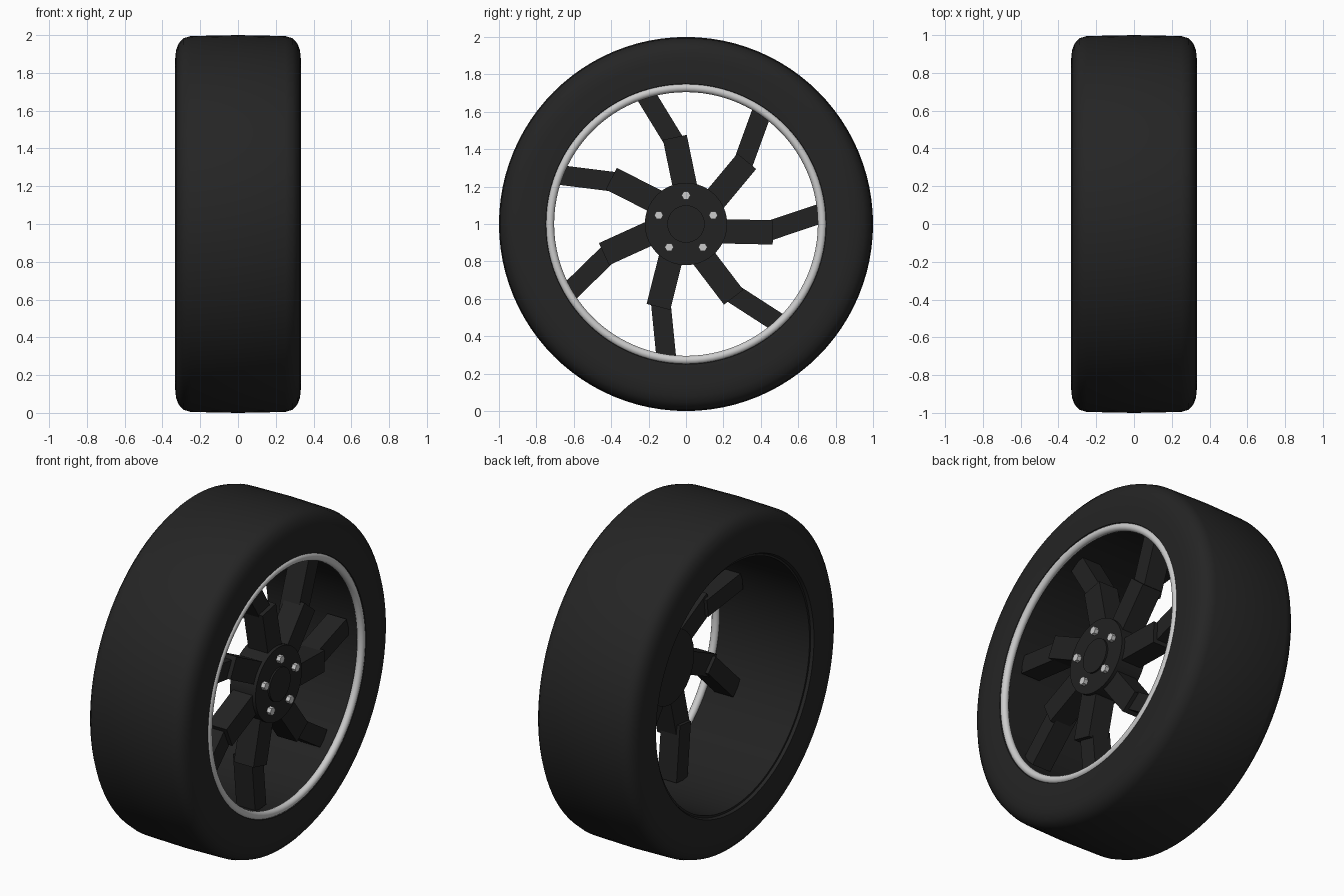
import bpy, bmesh, math
from mathutils import Matrix, Vector

if "Cube" in bpy.data.objects:
    bpy.data.objects.remove(bpy.data.objects["Cube"])


def material(name, v):
    m = bpy.data.materials.new(name)
    m.diffuse_color = (v, v, v, 1)
    m.use_nodes = True
    m.node_tree.nodes["Principled BSDF"].inputs["Base Color"].default_value = m.diffuse_color
    return m


RUBBER = material("black_rubber", 0.018)
DARK = material("dark_metal", 0.016)
SILVER = material("silver", 0.6)


def finish(bm, name, mat, smooth=True):
    bmesh.ops.recalc_face_normals(bm, faces=bm.faces[:])
    me = bpy.data.meshes.new(name)
    bm.to_mesh(me)
    bm.free()
    me.materials.append(mat)
    ob = bpy.data.objects.new(name, me)
    bpy.context.collection.objects.link(ob)
    if smooth:
        bpy.ops.object.select_all(action='DESELECT')
        ob.select_set(True)
        bpy.context.view_layer.objects.active = ob
        bpy.ops.object.shade_smooth_by_angle(angle=math.radians(40))
    return ob


def revolve(name, profile, mat, steps=96):
    """Spin a closed (x, radius) profile around the axle."""
    bm = bmesh.new()
    rings = []
    for i in range(steps):
        a = 2 * math.pi * i / steps
        rings.append([bm.verts.new((x, r * math.cos(a), 1 + r * math.sin(a)))
                      for x, r in profile])
    n = len(profile)
    for i in range(steps):
        p, q = rings[i], rings[(i + 1) % steps]
        for j in range(n):
            k = (j + 1) % n
            bm.faces.new((p[j], p[k], q[k], q[j]))
    bmesh.ops.remove_doubles(bm, verts=bm.verts[:], dist=1e-5)
    return finish(bm, name, mat)


def disc(name, x0, x1, radius, mat, y=0, z=1, sides=48):
    bm = bmesh.new()
    m = Matrix.Translation(((x0 + x1) / 2, y, z)) @ Matrix.Rotation(math.pi / 2, 4, 'Y')
    bmesh.ops.create_cone(bm, cap_ends=True, segments=sides, radius1=radius,
                          radius2=radius, depth=x1 - x0, matrix=m)
    return finish(bm, name, mat)


def bar(bm, start, end, width, x0, x1, turn):
    """Box running from start to end in the wheel plane, turned about the axle."""
    s, e = Vector(start), Vector(end)
    d = e - s
    mid = (s + e) / 2
    m = (Matrix.Translation((0, 0, 1)) @ Matrix.Rotation(turn, 4, 'X')
         @ Matrix.Translation(((x0 + x1) / 2, mid.x, mid.y))
         @ Matrix.Rotation(math.atan2(d.y, d.x), 4, 'X')
         @ Matrix.Diagonal((x1 - x0, d.length, width, 1)))
    bmesh.ops.create_cube(bm, size=1, matrix=m)


# tyre: rounded shoulders, flat sidewalls, open inside
half = [(0, 1.0), (0.25, 0.995), (0.29, 0.983), (0.315, 0.955),
        (0.328, 0.92), (0.333, 0.87), (0.326, 0.75), (0.31, 0.742)]
tyre = half + [(-x, r) for x, r in reversed(half[1:])]
revolve("tyre", tyre, RUBBER)

# rim barrel lining the tyre
revolve("rim_barrel", [(-0.31, 0.745), (0.31, 0.745), (0.31, 0.73), (-0.31, 0.73)], DARK)

# bright rim lip on the outer side
lip = [(0.31 + 0.023 * math.cos(t * math.pi / 6), 0.728 + 0.023 * math.sin(t * math.pi / 6))
       for t in range(12)]
revolve("rim_lip", lip, SILVER)

# seven bent spokes
inner, outer = bmesh.new(), bmesh.new()
for i in range(7):
    turn = 2 * math.pi * i / 7
    bar(inner, (0.1, -0.037), (0.465, -0.045), 0.13, 0.12, 0.25, turn)
    bar(outer, (0.41, -0.048), (0.725, 0.058), 0.105, 0.10, 0.225, turn)
finish(inner, "inner_spokes", DARK, False)
finish(outer, "outer_spokes", DARK, False)

# hub with centre cap
disc("hub", 0.10, 0.27, 0.22, DARK, sides=64)
disc("centre_cap", 0.26, 0.28, 0.1, DARK)

# five wheel bolts
for i in range(5):
    a = math.pi / 2 + 2 * math.pi * i / 5
    disc("wheel_bolt", 0.26, 0.295, 0.024, SILVER,
         0.153 * math.cos(a), 1 + 0.153 * math.sin(a), sides=6)
